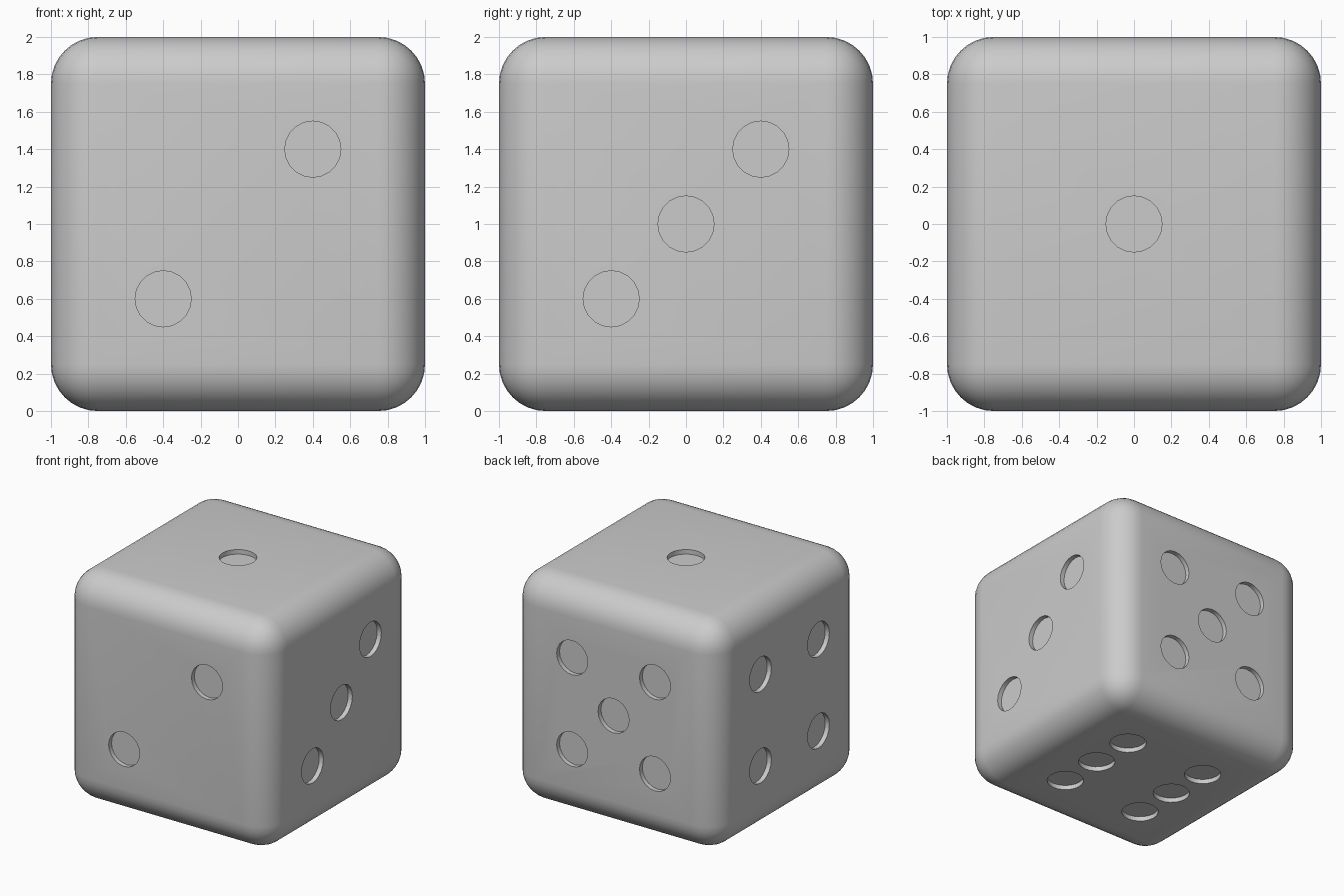
import bpy, math
from mathutils import Vector

if "Cube" in bpy.data.objects:
    bpy.data.objects.remove(bpy.data.objects["Cube"])

# Rounded cube body
bpy.ops.mesh.primitive_cube_add(size=2, location=(0, 0, 1))
die = bpy.context.object
die.name = "die"
bev = die.modifiers.new("rounding", 'BEVEL')
bev.width = 0.25
bev.segments = 8
bev.limit_method = 'NONE'

# Pip layouts on each face, in units of the pip spacing
S, R, DEPTH = 0.4, 0.15, 0.04
corners = [(-1, -1), (1, -1), (-1, 1), (1, 1)]
faces = [
    ((0, 0, 1), [(0, 0)]),
    ((0, -1, 0), [(-1, -1), (1, 1)]),
    ((1, 0, 0), [(-1, -1), (0, 0), (1, 1)]),
    ((-1, 0, 0), corners),
    ((0, 1, 0), corners + [(0, 0)]),
    ((0, 0, -1), corners + [(-1, 0), (1, 0)]),
]

# Pip cutters
cutters = []
for n, pips in faces:
    n = Vector(n)
    u = Vector((0, 1, 0)) if n.x else Vector((1, 0, 0))
    v = Vector((0, 1, 0)) if n.z else Vector((0, 0, 1))
    for a, b in pips:
        p = Vector((0, 0, 1)) + n * (1 + 0.1 - DEPTH) + u * a * S + v * b * S
        bpy.ops.mesh.primitive_cylinder_add(
            vertices=20, radius=R, depth=0.2, location=p,
            rotation=n.to_track_quat('Z', 'Y').to_euler())
        cutters.append(bpy.context.object)

bpy.ops.object.select_all(action='DESELECT')
for c in cutters:
    c.select_set(True)
bpy.context.view_layer.objects.active = cutters[0]
bpy.ops.object.join()
cutter = bpy.context.object
cutter.name = "pip_cutter"
cutter.hide_render = True

# Carve the pips, then smooth the rounded edges
cut = die.modifiers.new("pips", 'BOOLEAN')
cut.object = cutter
cut.solver = 'EXACT'
bpy.ops.object.select_all(action='DESELECT')
die.select_set(True)
bpy.context.view_layer.objects.active = die
bpy.ops.object.modifier_apply(modifier="rounding")
bpy.ops.object.modifier_apply(modifier="pips")
bpy.data.objects.remove(cutter, do_unlink=True)
bpy.ops.object.shade_smooth_by_angle(angle=math.radians(35))
